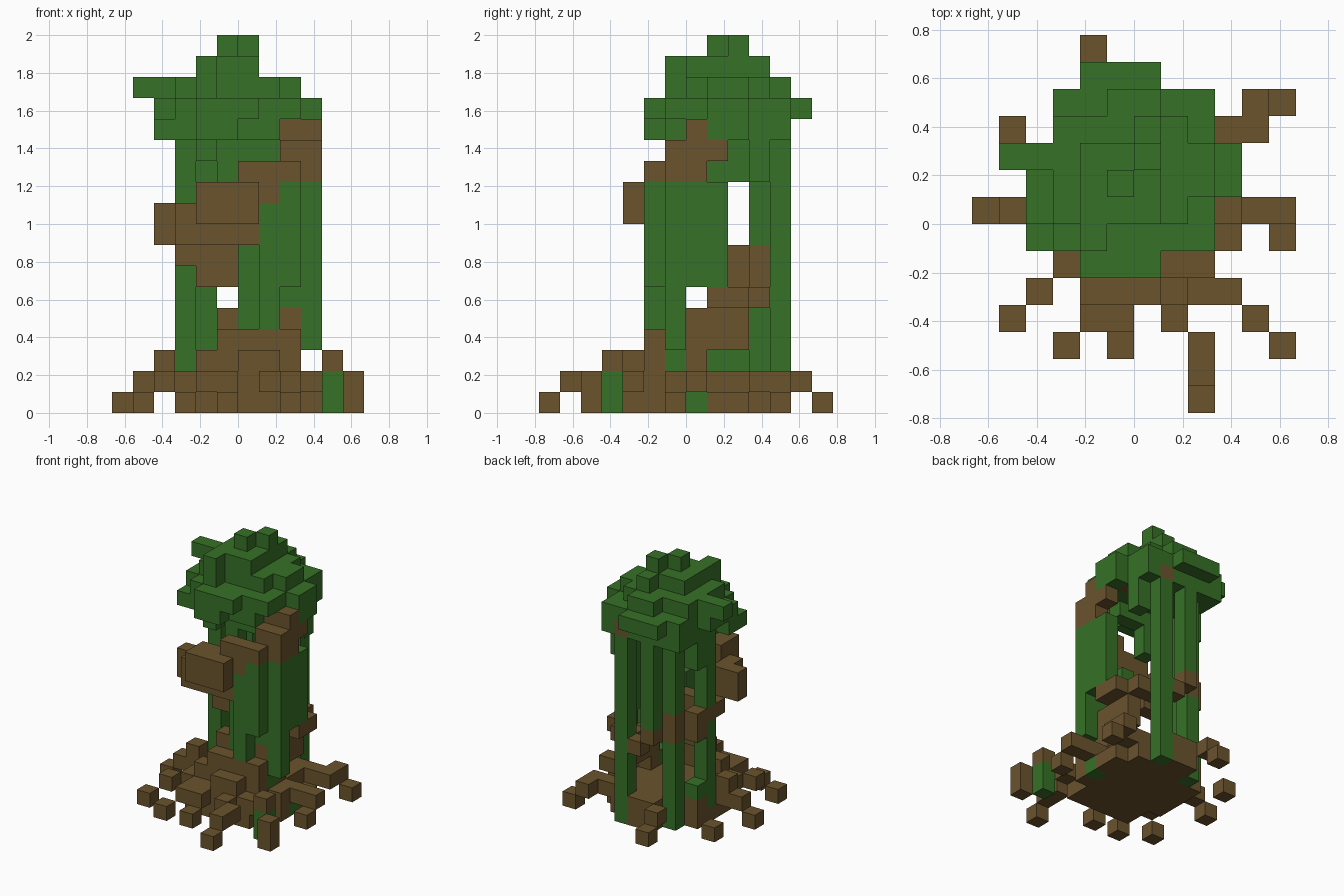
import bpy
import bmesh
from mathutils import Vector

SIZE = 1 / 9                        # edge of one cube
ORIGIN = Vector((-6, -7, 0))        # grid corner, in cubes

default_cube = bpy.data.objects.get("Cube")
if default_cube:
    bpy.data.objects.remove(default_cube, do_unlink=True)


def make_material(name, colour):
    material = bpy.data.materials.new(name)
    material.use_nodes = True
    material.diffuse_color = colour
    shader = material.node_tree.nodes["Principled BSDF"]
    shader.inputs["Base Color"].default_value = colour
    shader.inputs["Roughness"].default_value = 0.9
    return material


green = make_material("leaf green", (0.038, 0.165, 0.02, 1))
brown = make_material("bark brown", (0.147, 0.087, 0.027, 1))

occupied = {}                       # cube position -> part name
part_materials = {}


def start_part(name, material):
    """Returns a function that adds blocks of cubes to the named part."""
    part_materials[name] = material

    def block(x, y, z, wide=1, deep=1, high=1):
        for i in range(x, x + wide):
            for j in range(y, y + deep):
                for k in range(z, z + high):
                    occupied.setdefault((i, j, k), name)
    return block


# Spiral vine, from its upper end down around the trunk
vine = start_part("spiral_vine", brown)
vine(7, 11, 13)
vine(8, 9, 13)
vine(8, 7, 13, wide=2)
vine(9, 6, 12, deep=3)
vine(8, 6, 12)
vine(9, 6, 11, deep=2)
vine(6, 5, 11, wide=3)
vine(4, 5, 10, wide=4)
vine(4, 4, 9, wide=3, high=2)
vine(3, 5, 8, wide=4, high=2)
vine(2, 6, 8, wide=2, high=2)
vine(4, 7, 6, wide=2, high=2)
vine(3, 7, 7, deep=2)
vine(3, 9, 6, high=2)
vine(4, 10, 6, high=2)
vine(5, 11, 6)
vine(6, 11, 5)
vine(7, 10, 5, wide=2)
vine(9, 8, 5, deep=2)
vine(8, 7, 3, deep=3, high=2)
vine(8, 6, 4)
vine(5, 6, 4)
vine(5, 5, 3, wide=4)

# Trunk columns
column = start_part("trunk_columns", green)
column(9, 6, 3, high=8)
column(9, 7, 6, deep=2, high=5)
column(8, 5, 6, high=5)
column(8, 6, 5, high=6)
column(7, 5, 4, high=7)
column(6, 6, 4, high=5)
column(3, 8, 1, high=12)
column(3, 9, 2)
column(4, 10, 0, high=13)
column(7, 11, 0, high=13)
column(5, 11, 7, high=6)
column(5, 7, 10, high=3)
column(8, 6, 2)
column(9, 7, 0)

# Stepped root base
base = start_part("root_base", brown)
base(4, 4, 0, wide=5)
base(4, 5, 0, wide=5)
base(3, 6, 0, wide=7, deep=4)
base(4, 10, 0, wide=5)
base(5, 11, 0, wide=3)
base(4, 4, 1, wide=6)
base(3, 5, 1, wide=6, deep=5)
base(4, 10, 1, wide=5)
base(5, 11, 1, wide=3)
base(6, 4, 2, wide=2)
base(4, 5, 2, wide=5)
base(8, 7, 2)
base(2, 7, 1, high=2)

# Green shoot at the front left
shoot = start_part("root_shoot", green)
shoot(10, 3, 0, high=2)

# Spreading roots, each a chain of cubes running outward
root = start_part("spreading_roots", brown)
root_chains = {
    "front_left": [(10, 3, 2), (11, 2, 1), (11, 2, 0)],
    "front": [(8, 2, 1), (8, 1, 1), (8, 0, 0)],
    "front_middle": [(7, 3, 1), (5, 3, 1), (5, 2, 0)],
    "front_right": [(4, 3, 1), (3, 2, 0)],
    "right_front": [(2, 4, 1), (1, 3, 0)],
    "right": [(1, 7, 1), (0, 7, 0)],
    "right_back": [(1, 10, 0)],
    "back": [(4, 12, 1), (4, 13, 0)],
    "left_back": [(9, 10, 1), (10, 10, 1), (10, 11, 1), (11, 11, 0)],
    "left": [(9, 6, 1), (9, 7, 1), (10, 7, 1), (11, 7, 1), (11, 6, 0)],
}
for chain in root_chains.values():
    for position in chain:
        root(*position)

# Leafy crown, built from the top layer down
crown = start_part("leafy_crown", green)
crown(5, 8, 17)
crown(6, 9, 17)
crown(4, 7, 16, wide=3, deep=3)
crown(4, 6, 15, high=2)
crown(6, 10, 16)
crown(3, 7, 15, wide=5, deep=4)
crown(8, 8, 15, deep=2)
crown(5, 11, 15, wide=2)
crown(1, 9, 15, wide=2)
crown(4, 5, 14, wide=3)
crown(3, 6, 14, wide=6, deep=6)
crown(2, 7, 14, deep=3)
crown(9, 8, 13, deep=2, high=2)
crown(4, 12, 14, wide=3)
crown(4, 5, 13, wide=2)
crown(2, 6, 13, deep=2)
crown(3, 6, 13, wide=5, deep=6)
crown(8, 8, 13, deep=4)
crown(4, 6, 12)
crown(6, 7, 12, wide=2)
crown(3, 9, 11, high=2)
crown(8, 10, 11, high=2)

# Turn each part into a mesh of its exposed cube faces
directions = [Vector(axis) * sign
              for axis in ((1, 0, 0), (0, 1, 0), (0, 0, 1))
              for sign in (1, -1)]


def add_face(bm, centre, normal):
    """Adds one square cube side facing along the normal."""
    across = Vector((normal.y, normal.z, normal.x))
    up = normal.cross(across)
    middle = centre + normal / 2
    corners = [middle + (across * a + up * b) / 2
               for a, b in ((-1, -1), (1, -1), (1, 1), (-1, 1))]
    bm.faces.new([bm.verts.new((corner + ORIGIN) * SIZE) for corner in corners])


for name, material in part_materials.items():
    bm = bmesh.new()
    for cell, owner in occupied.items():
        if owner != name:
            continue
        centre = Vector(cell) + Vector((0.5, 0.5, 0.5))
        for normal in directions:
            neighbour = tuple(round(c) for c in Vector(cell) + normal)
            if neighbour not in occupied:
                add_face(bm, centre, normal)
    bmesh.ops.remove_doubles(bm, verts=bm.verts, dist=SIZE / 100)
    mesh = bpy.data.meshes.new(name)
    bm.to_mesh(mesh)
    bm.free()
    mesh.materials.append(material)
    bpy.context.collection.objects.link(bpy.data.objects.new(name, mesh))
